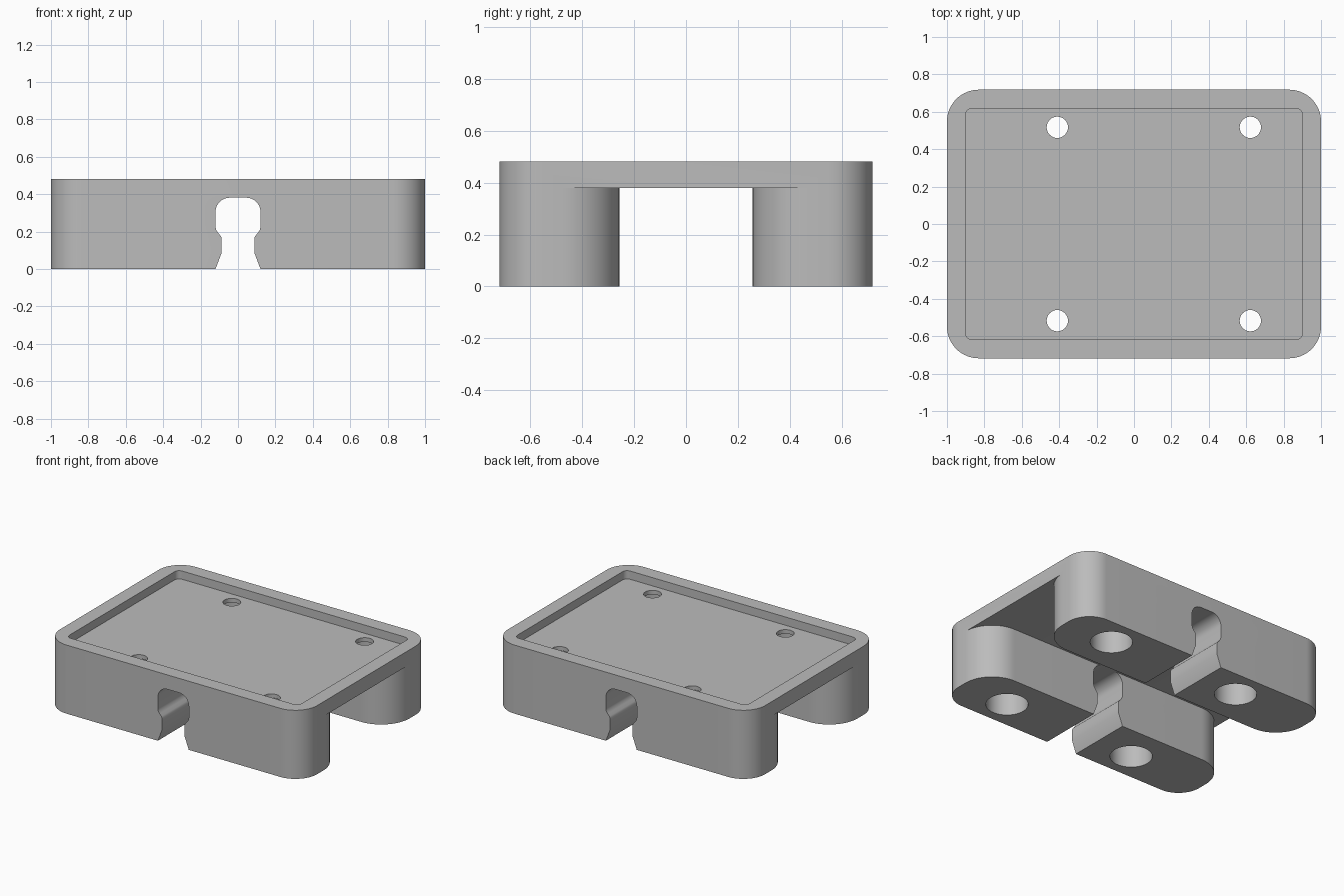
import bpy
import bmesh
from math import sin, cos, pi, radians

if "Cube" in bpy.data.objects:
    bpy.data.objects.remove(bpy.data.objects["Cube"])

HEIGHT, UNDERSIDE, FLOOR = 0.482, 0.379, 0.424
HALF_X, HALF_Y = 1.0, 0.718

grey = bpy.data.materials.new("plain grey")
grey.use_nodes = True
grey.diffuse_color = (0.5, 0.5, 0.5, 1)
grey.node_tree.nodes["Principled BSDF"].inputs["Base Color"].default_value = (0.5, 0.5, 0.5, 1)


def arc(cx, cy, r, start, end, steps=16):
    angles = [radians(start + (end - start) * i / steps) for i in range(steps + 1)]
    return [(cx + r * cos(a), cy + r * sin(a)) for a in angles]


def rounded_rect(hx, hy, r, steps=16):
    points = []
    for i, (sx, sy) in enumerate([(1, 1), (-1, 1), (-1, -1), (1, -1)]):
        points += arc(sx * (hx - r), sy * (hy - r), r, 90 * i, 90 * i + 90, steps)
    return points


def prism(name, outline, low, high, axis="z"):
    """Extrude a closed outline along z, or an (x, z) outline along y."""
    bm = bmesh.new()
    place = (lambda u, v: (u, v, low)) if axis == "z" else (lambda u, v: (u, low, v))
    face = bm.faces.new([bm.verts.new(place(u, v)) for u, v in outline])
    moved = bmesh.ops.extrude_face_region(bm, geom=[face])["geom"]
    shift = (0, 0, high - low) if axis == "z" else (0, high - low, 0)
    bmesh.ops.translate(bm, vec=shift, verts=[v for v in moved if isinstance(v, bmesh.types.BMVert)])
    bmesh.ops.recalc_face_normals(bm, faces=bm.faces)
    mesh = bpy.data.meshes.new(name)
    bm.to_mesh(mesh)
    bm.free()
    mesh.materials.append(grey)
    obj = bpy.data.objects.new(name, mesh)
    bpy.context.collection.objects.link(obj)
    return obj


def cut(body, cutter):
    cutter.hide_render = True
    mod = body.modifiers.new("cut", "BOOLEAN")
    mod.operation, mod.solver, mod.object = "DIFFERENCE", "EXACT", cutter
    bpy.context.view_layer.objects.active = body
    bpy.ops.object.modifier_apply(modifier=mod.name)
    bpy.data.objects.remove(cutter)


# Rounded block
body = prism("mounting_base", rounded_rect(HALF_X, HALF_Y, 0.17), 0, HEIGHT)

# Wide channel between the legs, flaring around their rounded ends
leg_y, r = 0.257, 0.222
flare = arc(HALF_X - r, leg_y + r, r, -90, 0, 20) + [(1.2, leg_y + r)]
right_side = [(x, -y) for x, y in flare] + [(x, y) for x, y in reversed(flare)]
left_side = [(-x, -y) for x, y in right_side]
cut(body, prism("channel_cutter", right_side + left_side, -0.2, UNDERSIDE))

# Keyhole slot running front to back
half = [(0.2, -0.2), (0.12, 0), (0.087, 0.088), (0.087, 0.165), (0.093, 0.178),
        (0.107, 0.193), (0.117, 0.21), (0.12, 0.225)]
half += arc(0.045, 0.306, 0.075, 0, 90, 12)
slot = half + [(-x, z) for x, z in reversed(half)]
cut(body, prism("slot_cutter", slot, -1, 1, "y"))

# Shallow tray in the top
cut(body, prism("tray_cutter", rounded_rect(0.901, 0.618, 0.035, 6), FLOOR, 1))

# Screw holes, wide from below and narrow through the tray floor
for x in (-0.41, 0.622):
    for y in (-0.517, 0.517):
        cut(body, prism("bore_cutter", arc(x, y, 0.135, 0, 352.5, 47), -0.2, 0.395))
        cut(body, prism("hole_cutter", arc(x, y, 0.057, 0, 348.75, 31), 0.3, 0.6))

bpy.ops.object.select_all(action="DESELECT")
body.select_set(True)
bpy.context.view_layer.objects.active = body
bpy.ops.object.shade_smooth_by_angle(angle=radians(30))
